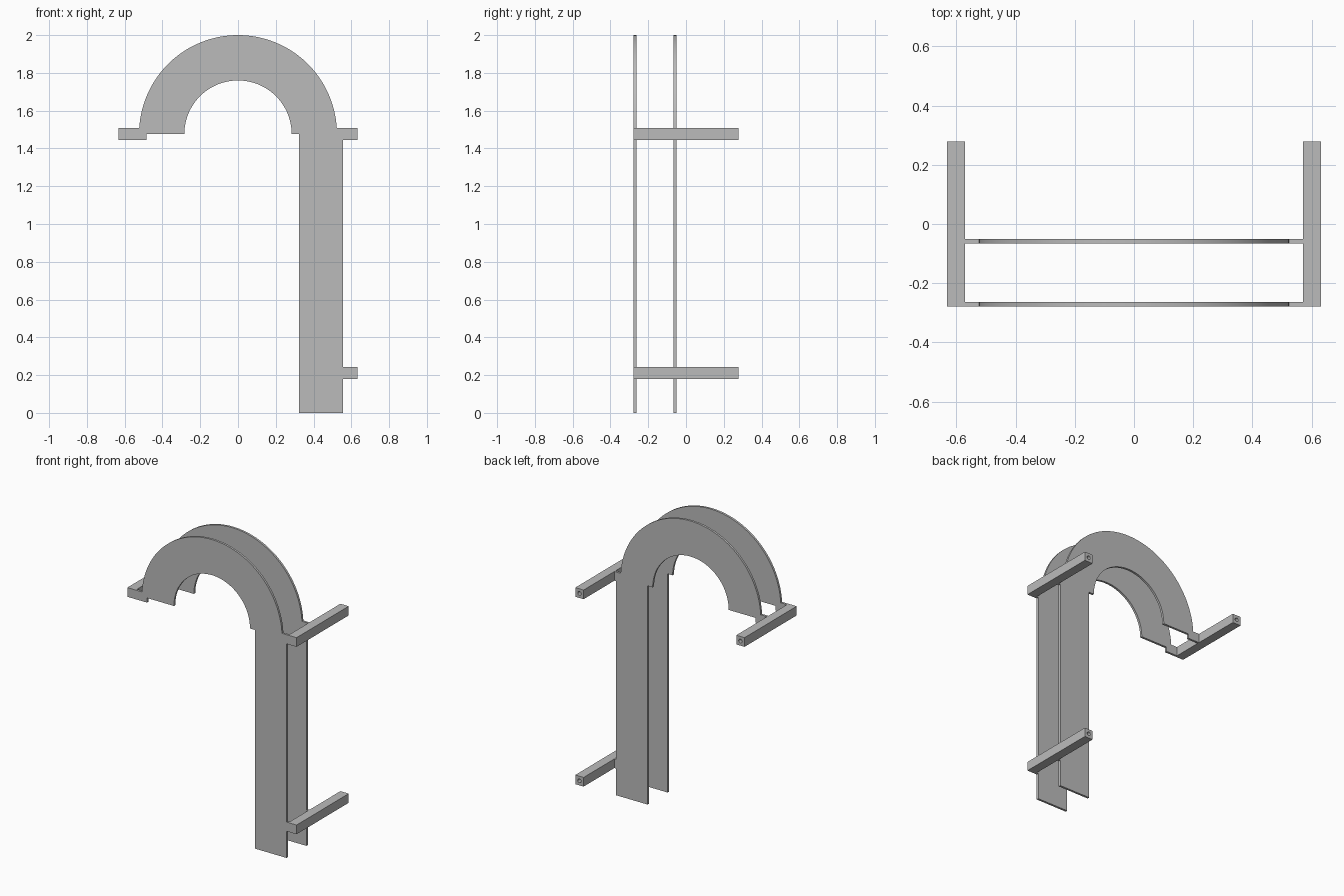
import bpy, bmesh
from math import sin, cos, pi, asin, radians

cube = bpy.data.objects.get("Cube")
if cube:
    bpy.data.objects.remove(cube, do_unlink=True)

grey = bpy.data.materials.new("plain grey")
grey.use_nodes = True
colour = (0.5, 0.5, 0.5, 1)
grey.diffuse_color = colour
grey.node_tree.nodes["Principled BSDF"].inputs["Base Color"].default_value = colour

# Shared dimensions
HALF_DEPTH = 0.278
THICK = 0.015
OUTER, INNER, SPRING = 0.524, 0.284, 1.476     # arch radii and centre height
LEG_IN, LEG_OUT = 0.322, 0.557
BAR_IN, BAR_OUT = 0.57, 0.632
BAR = BAR_OUT - BAR_IN
LOW, HIGH = 0.18, 1.445                        # undersides of the bars


def finish(name, bm):
    bmesh.ops.recalc_face_normals(bm, faces=bm.faces)
    mesh = bpy.data.meshes.new(name)
    bm.to_mesh(mesh)
    bm.free()
    mesh.materials.append(grey)
    obj = bpy.data.objects.new(name, mesh)
    bpy.context.collection.objects.link(obj)
    bpy.ops.object.select_all(action='DESELECT')
    bpy.context.view_layer.objects.active = obj
    obj.select_set(True)
    bpy.ops.object.shade_smooth_by_angle(angle=radians(30))
    return obj


def arc(radius, start, end, steps=64):
    angles = [start + (end - start) * i / steps for i in range(steps + 1)]
    return [(radius * cos(a), SPRING + radius * sin(a)) for a in angles]


def hook_plate(name, y):
    """Flat plate: leg, half-round arch and the tabs that meet the bars."""
    a = asin((HIGH + BAR - SPRING) / OUTER)
    outline = [(LEG_IN, 0), (LEG_OUT, 0),
               (LEG_OUT, LOW), (BAR_IN, LOW), (BAR_IN, LOW + BAR), (LEG_OUT, LOW + BAR),
               (LEG_OUT, HIGH), (BAR_IN, HIGH), (BAR_IN, HIGH + BAR)]
    outline += arc(OUTER, a, pi - a)
    outline += [(-BAR_IN, HIGH + BAR), (-BAR_IN, HIGH), (-0.485, HIGH), (-0.485, SPRING)]
    outline += arc(INNER, pi, 0)
    outline += [(LEG_IN, SPRING)]
    bm = bmesh.new()
    face = bm.faces.new([bm.verts.new((x, y, z)) for x, z in outline])
    moved = bmesh.ops.extrude_face_region(bm, geom=[face])["geom"]
    verts = [v for v in moved if isinstance(v, bmesh.types.BMVert)]
    bmesh.ops.translate(bm, verts=verts, vec=(0, THICK, 0))
    return finish(name, bm)


def support_bar(name, x, z, sides=16, hole=0.013, hole_depth=0.1):
    """Square bar with a blind round hole in its back end."""
    bm = bmesh.new()

    def ring(y, radius, square):
        verts = []
        for i in range(sides):
            c, s = cos(2 * pi * i / sides), sin(2 * pi * i / sides)
            r = radius / max(abs(c), abs(s)) if square else radius
            verts.append(bm.verts.new((x + r * c, y, z + r * s)))
        return verts

    rings = [ring(-HALF_DEPTH, BAR / 2, True), ring(HALF_DEPTH, BAR / 2, True),
             ring(HALF_DEPTH, hole, False), ring(HALF_DEPTH - hole_depth, hole, False)]
    for r1, r2 in zip(rings, rings[1:]):
        for i in range(sides):
            j = (i + 1) % sides
            bm.faces.new((r1[i], r1[j], r2[j], r2[i]))
    bm.faces.new(rings[0])
    bm.faces.new(rings[-1])
    return finish(name, bm)


# Two matching plates
hook_plate("front_plate", -HALF_DEPTH)
hook_plate("rear_plate", -0.065)

# Three bars reaching backwards
bar_x = (BAR_IN + BAR_OUT) / 2
support_bar("left_upper_bar", bar_x, HIGH + BAR / 2)
support_bar("left_lower_bar", bar_x, LOW + BAR / 2)
support_bar("right_upper_bar", -bar_x, HIGH + BAR / 2)
